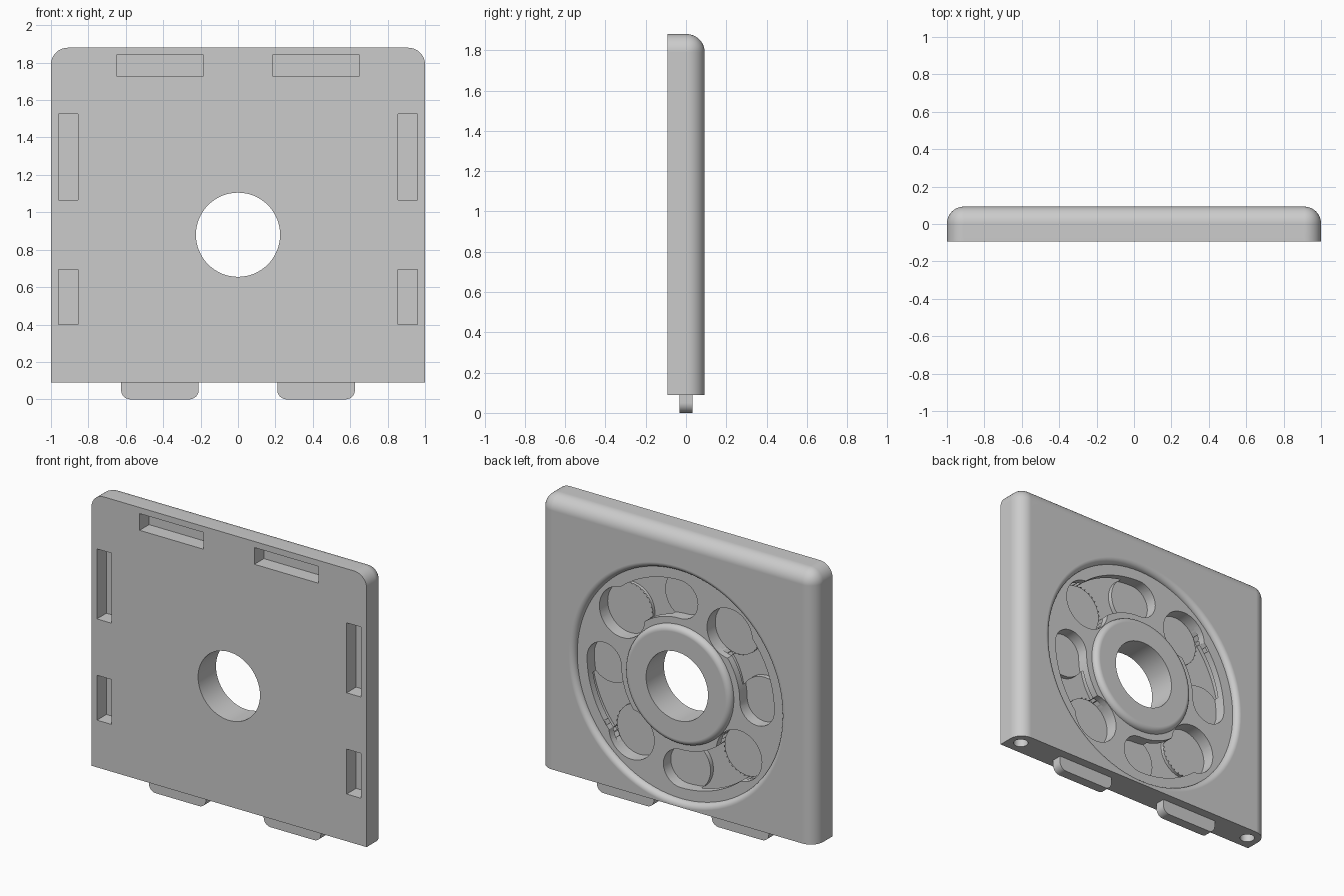
import bpy, bmesh, math
from mathutils import Vector

if "Cube" in bpy.data.objects:
    bpy.data.objects.remove(bpy.data.objects["Cube"])

CZ = 0.88            # height of the hub axis
BACK, FRONT = 0.093, -0.093
FLOOR = 0.056        # floor of the round recess

grey = bpy.data.materials.new("plain grey")
grey.use_nodes = True
grey.diffuse_color = (0.6, 0.6, 0.6, 1)
grey.node_tree.nodes["Principled BSDF"].inputs["Base Color"].default_value = (0.6, 0.6, 0.6, 1)


def to_object(name, bm):
    bmesh.ops.recalc_face_normals(bm, faces=bm.faces)
    mesh = bpy.data.meshes.new(name)
    bm.to_mesh(mesh)
    bm.free()
    mesh.materials.append(grey)
    ob = bpy.data.objects.new(name, mesh)
    bpy.context.scene.collection.objects.link(ob)
    return ob


def box_bm(x0, x1, y0, y1, z0, z1):
    bm = bmesh.new()
    bmesh.ops.create_cube(bm, size=1)
    for v in bm.verts:
        v.co = Vector((x0 if v.co.x < 0 else x1, y0 if v.co.y < 0 else y1, z0 if v.co.z < 0 else z1))
    return bm


def prism(name, outline, y0, y1):
    """Extrude an outline of (x, z) points along y."""
    bm = bmesh.new()
    face = bm.faces.new([bm.verts.new((x, y0, z)) for x, z in outline])
    out = bmesh.ops.extrude_face_region(bm, geom=[face])["geom"]
    bmesh.ops.translate(bm, vec=(0, y1 - y0, 0), verts=[g for g in out if isinstance(g, bmesh.types.BMVert)])
    return to_object(name, bm)


def polar(r, a, cx=0.0, cz=CZ):
    return (cx - r * math.cos(a), cz + r * math.sin(a))


def arc(r, a0, a1, n, centre=(0.0, CZ)):
    return [polar(r, a0 + (a1 - a0) * i / n, *centre) for i in range(n + 1)]


def curved_slot(r, half, a0, a1):
    """Outline of an arc-shaped slot with round ends."""
    pts = arc(r + half, a0, a1, 20)
    pts += arc(half, a1, a1 + math.pi, 16, polar(r, a1))[1:-1]
    pts += arc(r - half, a1, a0, 20)
    pts += arc(half, a0 + math.pi, a0 + 2 * math.pi, 16, polar(r, a0))[1:-1]
    return pts


def lathe(name, profile, steps=96):
    """Revolve a closed (radius, y) profile about the hub axis."""
    bm = bmesh.new()
    rings = []
    for i in range(steps):
        a = 2 * math.pi * i / steps
        ring = []
        for r, y in profile:
            x, z = polar(r, a)
            ring.append(bm.verts.new((x, y, z)))
        rings.append(ring)
    n = len(profile)
    for i in range(steps):
        a, b = rings[i], rings[(i + 1) % steps]
        for j in range(n):
            k = (j + 1) % n
            bm.faces.new((a[j], a[k], b[k], b[j]))
    return to_object(name, bm)


def cut(target, cutter):
    cutter.hide_render = True
    mod = target.modifiers.new("cut", "BOOLEAN")
    mod.operation, mod.solver, mod.object = "DIFFERENCE", "EXACT", cutter
    bpy.context.view_layer.objects.active = target
    bpy.ops.object.modifier_apply(modifier=mod.name)
    bpy.data.objects.remove(cutter)


def smooth(ob):
    bpy.ops.object.select_all(action="DESELECT")
    ob.select_set(True)
    bpy.context.view_layer.objects.active = ob
    bpy.ops.object.shade_smooth_by_angle(angle=math.radians(30))
    mod = ob.modifiers.new("weighted normals", "WEIGHTED_NORMAL")
    mod.keep_sharp = True


# Panel: round top corners, rounded back rim, sharp front and bottom
bm = box_bm(-1, 1, FRONT, BACK, 0.09, 1.88)
rim = []
for e in bm.edges:
    mid = (e.verts[0].co + e.verts[1].co) / 2
    back_rim = mid.y > 0.05 and mid.z > 0.5
    top_corner = abs(mid.x) > 0.9 and mid.z > 1.8
    if back_rim or top_corner:
        rim.append(e)
bmesh.ops.bevel(bm, geom=rim, offset=0.09, segments=10, profile=0.5, affect="EDGES")
panel = to_object("panel", bm)

# Round recess with rounded lips, leaving a hub in the middle
fillet = BACK - FLOOR
turns = [math.pi / 2 * i / 8 for i in range(9)]
outer = [(0.788 - fillet * math.cos(t), FLOOR + fillet * math.sin(t)) for t in turns]
inner = [(0.35 + fillet * math.cos(t), FLOOR + fillet * math.sin(t)) for t in reversed(turns)]
cut(panel, lathe("recess_cutter", outer + [(0.788, 0.15), (0.35, 0.15)] + inner))

# Centre bore
cut(panel, prism("bore_cutter", arc(0.225, 0, 2 * math.pi, 64)[:-1], -0.2, 0.2))

# Four keyhole pockets: round entry, narrow slot, wider channel beneath
MID, WIDE, NARROW = 0.555, 0.165, 0.125
for i in range(4):
    end = math.pi / 2 * (i + 1)
    entry = end + math.radians(50)
    hole = arc(WIDE, 0, 2 * math.pi, 40, polar(MID, entry))[:-1]
    cut(panel, prism("channel_cutter", curved_slot(MID, WIDE, entry, end)[::-1], -0.05, 0.01))
    cut(panel, prism("slot_cutter", curved_slot(MID, NARROW, end, entry), -0.02, 0.075))
    cut(panel, prism("entry_cutter", hole, -0.03, 0.075))

# Sockets in the front face and pin holes in the bottom edge, mirrored
for s in (-1, 1):
    for x0, x1, z0, z1 in ((0.185, 0.65, 1.73, 1.84), (0.855, 0.96, 1.065, 1.525), (0.855, 0.96, 0.4, 0.695)):
        xa, xb = sorted((s * x0, s * x1))
        cut(panel, to_object("socket_cutter", box_bm(xa, xb, -0.2, 0.005, z0, z1)))
    bm = bmesh.new()
    bmesh.ops.create_cone(bm, cap_ends=True, segments=32, radius1=0.045, radius2=0.045, depth=0.2)
    bmesh.ops.translate(bm, vec=(s * 0.915, 0, 0.1), verts=bm.verts)
    cut(panel, to_object("pin_hole_cutter", bm))
smooth(panel)

# Tabs under the bottom edge
for side, s in (("right", -1), ("left", 1)):
    xa, xb = sorted((s * 0.21, s * 0.625))
    bm = box_bm(xa, xb, -0.033, 0.033, 0, 0.1)
    low = [e for e in bm.edges if all(v.co.z < 0.01 for v in e.verts)
           and abs(e.verts[0].co.x - e.verts[1].co.x) < 0.01]
    bmesh.ops.bevel(bm, geom=low, offset=0.05, segments=8, profile=0.5, affect="EDGES")
    smooth(to_object(side + "_tab", bm))
